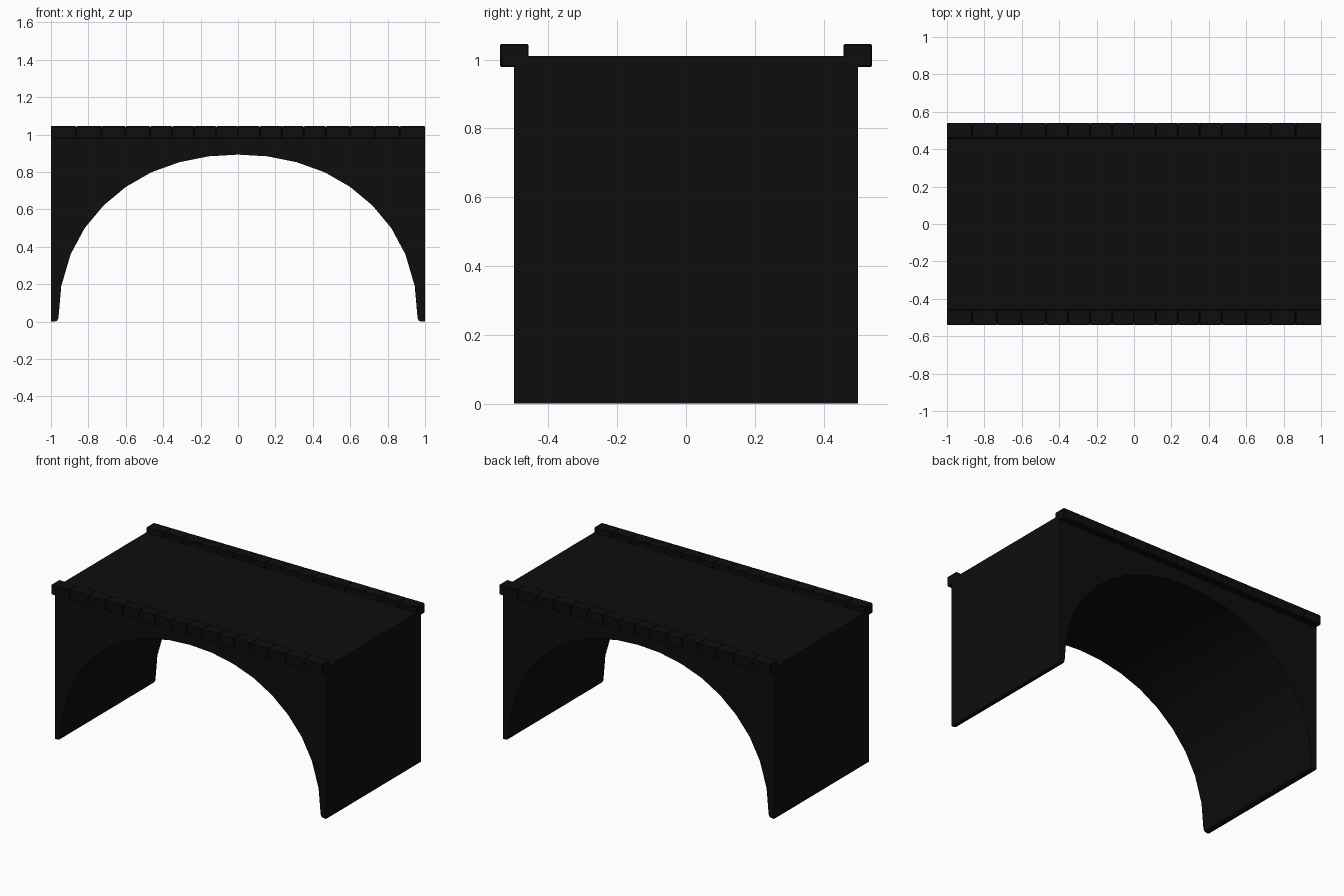
import bpy, bmesh

if "Cube" in bpy.data.objects:
    bpy.data.objects.remove(bpy.data.objects["Cube"])

dark = bpy.data.materials.new("dark_stone")
dark.diffuse_color = (0.004, 0.004, 0.004, 1)
dark.use_nodes = True
dark.node_tree.nodes["Principled BSDF"].inputs["Base Color"].default_value = dark.diffuse_color


def finish(name, bm):
    bmesh.ops.recalc_face_normals(bm, faces=bm.faces)
    mesh = bpy.data.meshes.new(name)
    bm.to_mesh(mesh)
    bm.free()
    mesh.materials.append(dark)
    obj = bpy.data.objects.new(name, mesh)
    bpy.context.collection.objects.link(obj)
    return obj


# Arch body: half profile of the opening from foot to crown, mirrored and extruded
half_arch = [(0.985, 0.0), (0.968, 0.004), (0.96, 0.02), (0.945, 0.19), (0.895, 0.36),
             (0.82, 0.5), (0.72, 0.62), (0.6, 0.72), (0.465, 0.798), (0.315, 0.852),
             (0.155, 0.884)]
half = [(1.0, 1.01), (1.0, 0.0)] + half_arch
outline = half + [(0, 0.893)] + [(-x, z) for x, z in reversed(half)]
bm = bmesh.new()
face = bm.faces.new([bm.verts.new((x, -0.5, z)) for x, z in outline])
new = bmesh.ops.extrude_face_region(bm, geom=[face])["geom"]
bmesh.ops.translate(bm, vec=(0, 1.0, 0),
                    verts=[v for v in new if isinstance(v, bmesh.types.BMVert)])
finish("arch_body", bm)

# Kerbs: a row of bevelled stones along each edge of the deck
half_joints = [0.117, 0.235, 0.352, 0.47, 0.6, 0.73, 0.865, 1.0]
joints = [-x for x in reversed(half_joints)] + [0] + half_joints
for side, name in ((-1, "front_kerb"), (1, "back_kerb")):
    bm = bmesh.new()
    for a, b in zip(joints, joints[1:]):
        verts = bmesh.ops.create_cube(bm, size=1)["verts"]
        bmesh.ops.scale(bm, vec=(b - a, 0.083, 0.067), verts=verts)
        bmesh.ops.translate(bm, vec=((a + b) / 2, side * 0.499, 1.0115), verts=verts)
    bmesh.ops.bevel(bm, geom=bm.edges[:], offset=0.004, segments=1, affect='EDGES')
    finish(name, bm)
